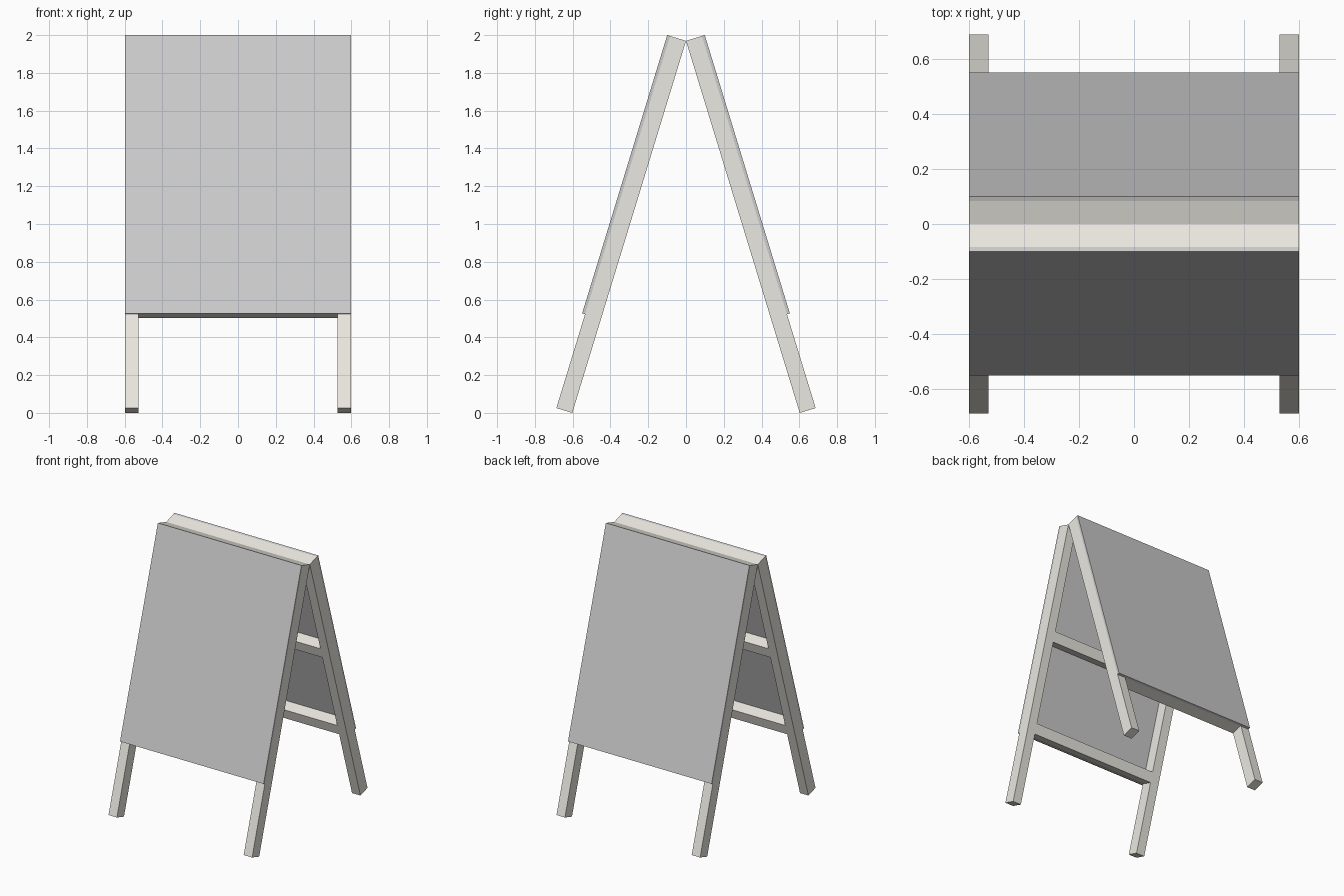
import bpy
import math
from mathutils import Matrix

if "Cube" in bpy.data.objects:
    bpy.data.objects.remove(bpy.data.objects["Cube"])

TILT = math.radians(17)      # lean of each half
LEG, BOARD = 0.088, 0.016    # timber depth, board thickness
HALF_W, INNER = 0.598, 0.528 # outer and inner x of the legs
APEX = 2.0 - (LEG + BOARD) * math.sin(TILT)
LENGTH = APEX / math.cos(TILT)
BOARD_END = 1.54

wood = bpy.data.materials.new("pale_wood")
wood.diffuse_color = (0.83, 0.81, 0.75, 1)
wood.use_nodes = True
wood.node_tree.nodes["Principled BSDF"].inputs["Base Color"].default_value = wood.diffuse_color


def box(name, half, x, depth, down, mat=None):
    """Box on a leaning half: x range, depth outward, distance down from the ridge."""
    bpy.ops.mesh.primitive_cube_add(size=1)
    ob = bpy.context.object
    ob.name = name
    spans = (x, depth, (-down[1], -down[0]))
    centre = [(a + b) / 2 for a, b in spans]
    size = [b - a for a, b in spans]
    ob.data.transform(Matrix.Translation(centre) @ Matrix.Diagonal((*size, 1)))
    ob.location = (0, 0, APEX)
    ob.rotation_euler = (TILT, 0, math.pi if half == "front" else 0)
    if mat:
        ob.data.materials.append(mat)
    return ob


for half in ("front", "back"):
    # Legs
    for side, x in (("a", (-HALF_W, -INNER)), ("b", (INNER, HALF_W))):
        box(f"{half}_leg_{side}", half, x, (0, LEG), (0, LENGTH), wood)
    # Cross rails between the legs
    for name, top, bottom in (("top", 0, 0.078), ("middle", 0.773, 0.851),
                              ("lower", 1.457, 1.535)):
        box(f"{half}_{name}_rail", half, (-INNER, INNER), (0, LEG), (top, bottom), wood)
    # Display board on the outer face
    box(f"{half}_board", half, (-HALF_W, HALF_W), (LEG, LEG + BOARD), (0, BOARD_END))
